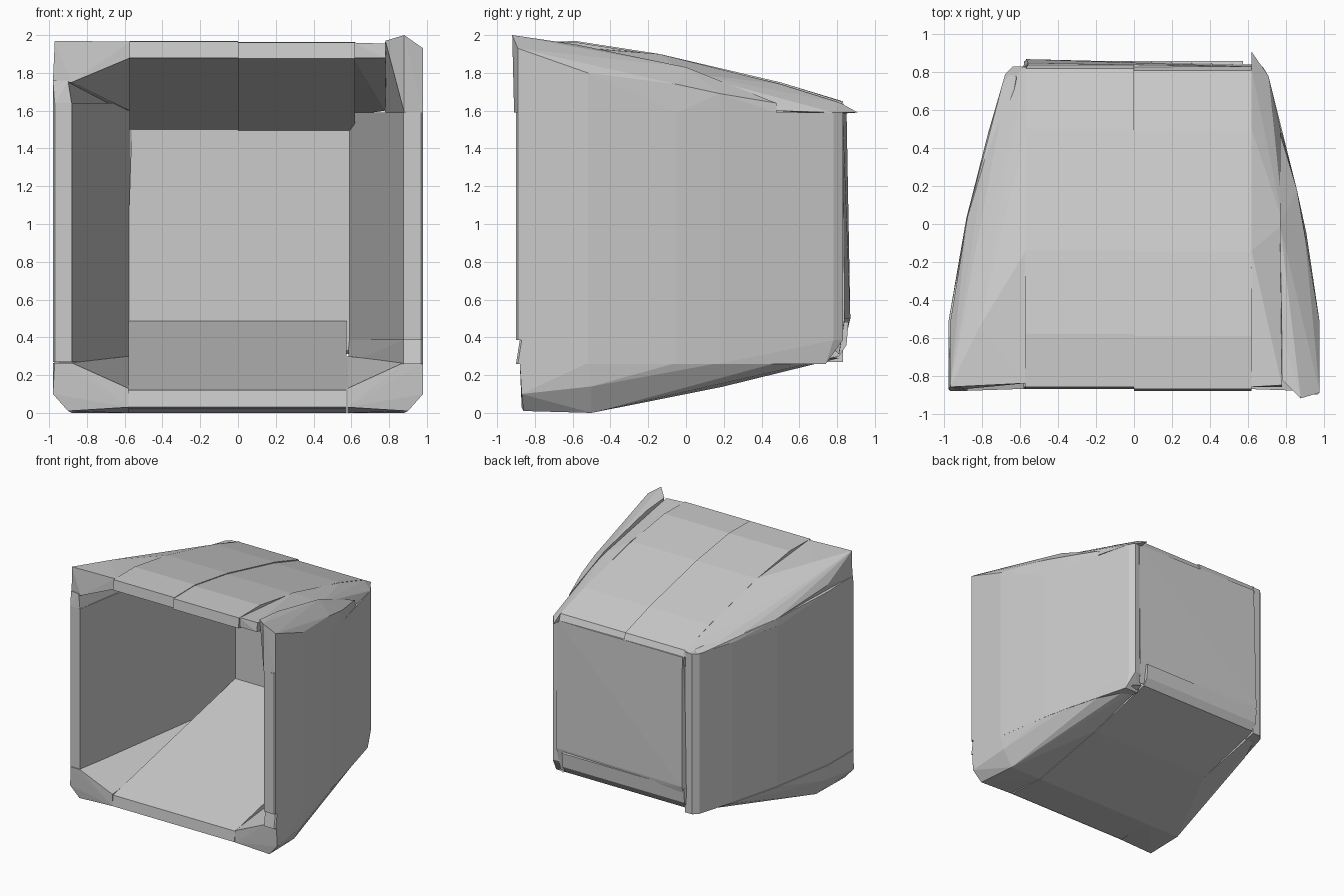
import bpy, bmesh


def hull(name, pts):
    """Flat-faced convex block wrapped around a few points."""
    bm = bmesh.new()
    for p in pts:
        bm.verts.new(p)
    res = bmesh.ops.convex_hull(bm, input=bm.verts[:])
    loose = {g for g in res["geom_interior"] + res["geom_unused"]
             if isinstance(g, bmesh.types.BMVert) and g.is_valid}
    bmesh.ops.delete(bm, geom=list(loose), context='VERTS')
    bmesh.ops.dissolve_limit(bm, angle_limit=0.01, verts=bm.verts[:], edges=bm.edges[:])
    bmesh.ops.recalc_face_normals(bm, faces=bm.faces[:])
    me = bpy.data.meshes.new(name)
    bm.to_mesh(me)
    bm.free()
    ob = bpy.data.objects.new(name, me)
    bpy.context.collection.objects.link(ob)
    return ob


def slab(name, profile, x0, x1):
    """Side profile (y, z) swept across x."""
    return hull(name, [(x, y, z) for x in (x0, x1) for y, z in profile])


def wall(name, profile, z0, z1, side=1):
    """Plan profile (x, y) swept up z."""
    return hull(name, [(side * x, y, z) for z in (z0, z1) for x, y in profile])


# Floor and two ceiling halves
slab("floor", [(-.87, .03), (-.84, .02), (-.5, 0), (.2, .14), (.81, .3), (.85, .36),
               (.86, .48), (.8, .49), (-.86, .12)], -.58, .575)
roof = [(-.87, 1.88), (-.86, 1.965), (-.58, 1.968), (-.14, 1.9), (.5, 1.75),
        (.82, 1.65), (.84, 1.6), (.83, 1.5), (.79, 1.5)]
slab("ceiling_left", roof, -.575, 0)
slab("ceiling_right", [(y - .01, z - .005) for y, z in roof], 0, .62)

# Side walls, bowed outside and straight inside
left_plan = [(.98, -.86), (.98, -.52), (.885, .03), (.77, .48), (.68, .79),
             (.64, .83), (.57, .83), (.88, -.88), (.97, -.88)]
right_plan = [(.98, -.89), (.98, -.52), (.91, -.05), (.86, .18), (.78, .48),
              (.71, .78), (.68, .83), (.585, .82), (.875, -.9), (.97, -.9)]
wall("left_wall", left_plan, .27, 1.64, -1)
wall("right_wall", right_plan, .385, 1.59)
hull("right_lower_wall", [(x, y if y > -.8 else y + .02, .385) for x, y in right_plan]
     + [(x, min(y, .74), .26) for x, y in right_plan if x > .75 or y > .6]
     + [(.72, 0, .26)])

# Back panel, slightly thicker near the bottom left
hull("back_panel", [(-.6, .79, .33), (.6, .79, .33), (-.56, .79, 1.6), (.62, .79, 1.6),
                    (-.58, .83, .33), (.62, .81, .31), (-.57, .87, .5), (.64, .84, .5),
                    (-.56, .85, 1.6), (.64, .83, 1.59)])

# Bottom corners, chamfered and pinching out toward the back
for side, label, plan in ((-1, "left", left_plan), (1, "right", right_plan)):
    pts = [(.98, -.87, .1), (.9, -.86, .01), (.58, -.87, .03), (.58, -.87, .13),
           (.88, -.5, 0), (.58, -.5, 0), (.965, -.5, .14), (.58, .2, .14),
           (.76, .2, .16), (.6, .81, .29), (.66, .78, .29), (.58, .75, .3)]
    pts += [(x, max(y, -.88), .265) for x, y in plan if y < .75]
    hull(label + "_bottom_corner", [(side * x, y, z) for x, y, z in pts])

# Top left corner: roof edge block above a short side strip
hull("top_left_corner", [(-.97, -.86, 1.97), (-.98, -.85, 1.75), (-.88, -.87, 1.75),
                         (-.57, -.84, 1.88), (-.57, -.84, 1.965), (-.82, -.55, 1.95),
                         (-.57, -.14, 1.9), (-.97, -.52, 1.8), (-.88, .03, 1.7),
                         (-.77, .45, 1.65), (-.57, .5, 1.75), (-.57, .83, 1.65),
                         (-.66, .8, 1.61), (-.56, .84, 1.6), (-.57, .76, 1.6)])
hull("top_left_strip", [(-x, y, 1.635) for x, y in left_plan if y < .8 and x > .66]
     + [(-.98, -.86, 1.76), (-.9, -.87, 1.76), (-.98, -.52, 1.75),
        (-.88, .03, 1.7), (-.62, .78, 1.65), (-.62, .75, 1.635)])

# Top right shoulder, running back to a point
hull("top_right_shoulder", [(.61, -.86, 1.88), (.61, -.86, 1.96), (.78, -.86, 1.88),
                            (.78, -.85, 1.955), (.62, -.14, 1.9), (.79, 0, 1.8),
                            (.78, .47, 1.6), (.62, .5, 1.74), (.62, .82, 1.64),
                            (.71, .78, 1.59), (.62, .91, 1.59), (.62, .76, 1.58)])

# Top right outer post with the raised front tip
hull("top_right_post", [(.78, -.82, 1.97), (.88, -.92, 2.0), (.98, -.89, 1.93),
                        (.88, -.91, 1.59), (.98, -.89, 1.59), (.98, -.52, 1.8),
                        (.98, -.52, 1.59), (.91, -.05, 1.59), (.86, .18, 1.59),
                        (.9, -.05, 1.74), (.86, .18, 1.69), (.77, .48, 1.64),
                        (.78, .48, 1.59), (.78, -.58, 1.95), (.77, 0, 1.83)])
